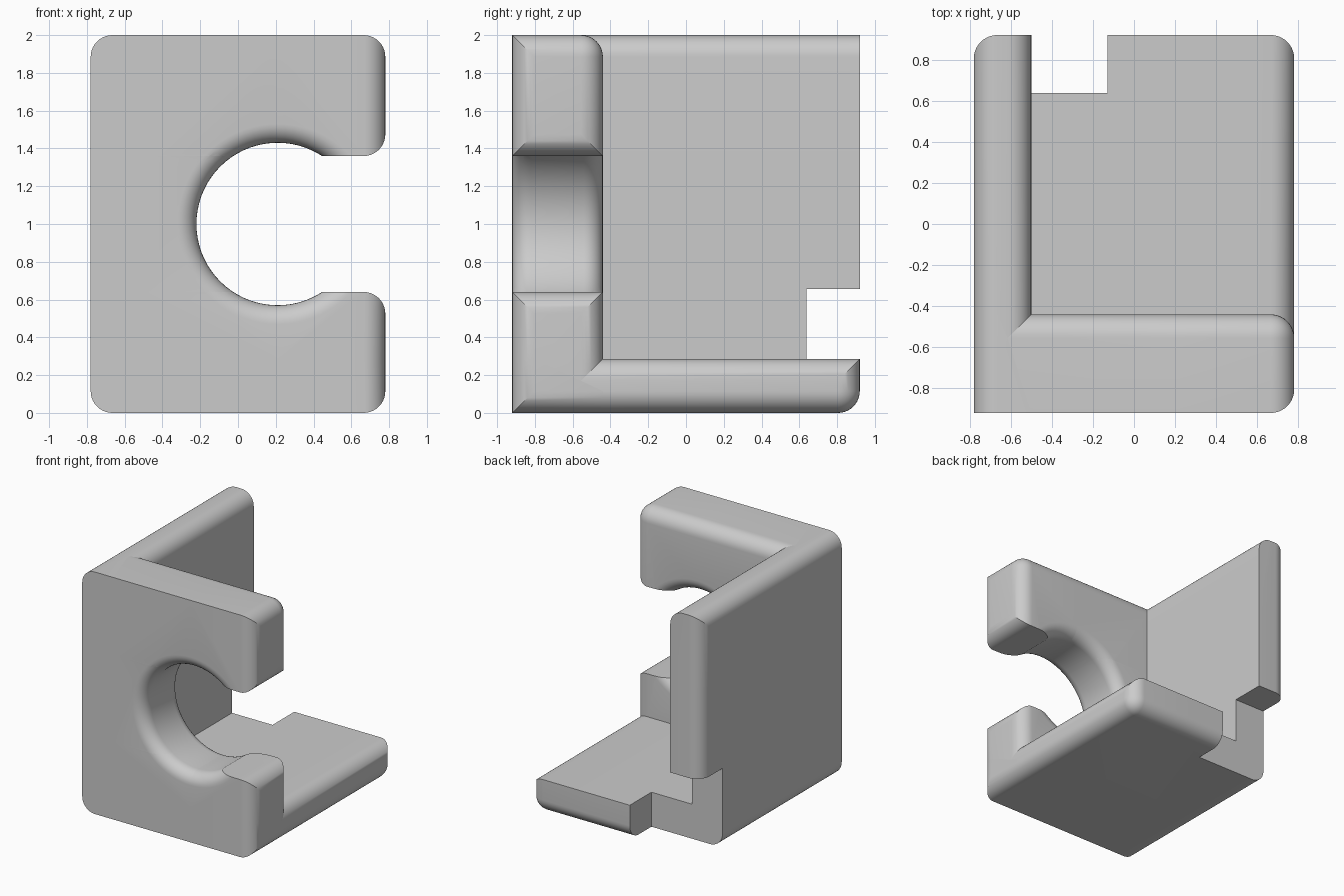
import bpy, bmesh, math
from mathutils import Matrix, Vector

if "Cube" in bpy.data.objects:
    bpy.data.objects.remove(bpy.data.objects["Cube"])

W, D, H = 0.78, 0.92, 2.0            # half width, half depth, height
WALL, PLATE, FLOOR = -0.5, -0.44, 0.285   # inner faces of the three plates
HOLE_X, HOLE_Z, HOLE_R = 0.21, 1.0, 0.43
SLOT = 0.36                          # half height of the slot
R, FILLET = 0.115, 0.14

grey = bpy.data.materials.new("grey plastic")
grey.use_nodes = True
colour = (0.6, 0.6, 0.6, 1)
grey.diffuse_color = colour
grey.node_tree.nodes["Principled BSDF"].inputs["Base Color"].default_value = colour


def make_object(name, bm):
    bmesh.ops.recalc_face_normals(bm, faces=bm.faces)
    mesh = bpy.data.meshes.new(name)
    bm.to_mesh(mesh)
    bm.free()
    mesh.materials.append(grey)
    obj = bpy.data.objects.new(name, mesh)
    bpy.context.collection.objects.link(obj)
    return obj


def subtract(target, cutter):
    cutter.hide_render = True
    mod = target.modifiers.new("cut", 'BOOLEAN')
    mod.object = cutter
    mod.solver = 'EXACT'
    bpy.context.view_layer.objects.active = target
    bpy.ops.object.modifier_apply(modifier=mod.name)
    bpy.data.objects.remove(cutter)


def box(bm, lo, hi):
    lo, hi = Vector(lo), Vector(hi)
    place = Matrix.Translation((lo + hi) / 2) @ Matrix.Diagonal((*(hi - lo), 1))
    bmesh.ops.create_cube(bm, size=1, matrix=place)


# Bracket: front plate with slot, side wall and floor, joined from blocks
bm = bmesh.new()
xs = (-W, WALL, HOLE_X, W)
ys = (-D, PLATE, D)
zs = (0, FLOOR, HOLE_Z - SLOT, HOLE_Z + SLOT, H)
for i in range(len(xs) - 1):
    for j in range(len(ys) - 1):
        for k in range(len(zs) - 1):
            in_slot = i == 2 and k == 2
            if i == 0 or k == 0 or (j == 0 and not in_slot):
                box(bm, (xs[i], ys[j], zs[k]), (xs[i + 1], ys[j + 1], zs[k + 1]))
bmesh.ops.remove_doubles(bm, verts=bm.verts, dist=0.001)
centres = {}
for f in bm.faces:
    key = tuple(round(c, 3) for c in f.calc_center_median())
    centres.setdefault(key, []).append(f)
inner = [f for group in centres.values() if len(group) > 1 for f in group]
bmesh.ops.delete(bm, geom=inner, context='FACES')
bmesh.ops.recalc_face_normals(bm, faces=bm.faces)
bmesh.ops.dissolve_limit(bm, angle_limit=0.02, verts=bm.verts, edges=bm.edges)


def on(edge, **planes):
    return all(abs(getattr(v.co, a) - p) < 0.002 for v in edge.verts for a, p in planes.items())


def round_edges(edges, radius):
    bmesh.ops.bevel(bm, geom=edges, offset=radius, offset_type='OFFSET', segments=10,
                    profile=0.5, affect='EDGES', clamp_overlap=False)


# Fillet between wall and floor, then the rounded outer edges
round_edges([e for e in bm.edges if on(e, x=WALL, z=FLOOR)], FILLET)
rules = [dict(x=W), dict(x=-W, z=H), dict(x=-W, z=0), dict(x=-W, y=D),
         dict(y=D, z=0), dict(y=PLATE, z=H), dict(x=WALL, z=H)]
round_edges([e for e in bm.edges if any(on(e, **r) for r in rules)], R)
bracket = make_object("corner_bracket", bm)

# Corner notch at the back
bm = bmesh.new()
box(bm, (-1, 0.637, -0.2), (-0.13, 1.2, 0.655))
subtract(bracket, make_object("notch_cutter", bm))

# Round hole, flared at both faces of the front plate
flare = 0.1
steps = [math.radians(90 * i / 8) for i in range(9)]
front = [(HOLE_R + flare * (1 - math.sin(a)), -D + flare * (1 - math.cos(a))) for a in steps]
back = [(r, PLATE - D - y) for r, y in reversed(front)]
wide = HOLE_R + flare
profile = [(0, -D - 0.1), (wide, -D - 0.1)] + front + back + [(wide, PLATE + 0.1), (0, PLATE + 0.1)]
bm = bmesh.new()
verts = [bm.verts.new((HOLE_X + r, y, HOLE_Z)) for r, y in profile]
edges = [bm.edges.new(pair) for pair in zip(verts, verts[1:])]
bmesh.ops.spin(bm, geom=verts + edges, cent=(HOLE_X, 0, HOLE_Z), axis=(0, 1, 0),
               angle=math.tau, steps=72)
bmesh.ops.remove_doubles(bm, verts=bm.verts, dist=0.0005)
subtract(bracket, make_object("hole_cutter", bm))

bpy.context.view_layer.objects.active = bracket
bracket.select_set(True)
bpy.ops.object.shade_smooth_by_angle(angle=math.radians(25))
